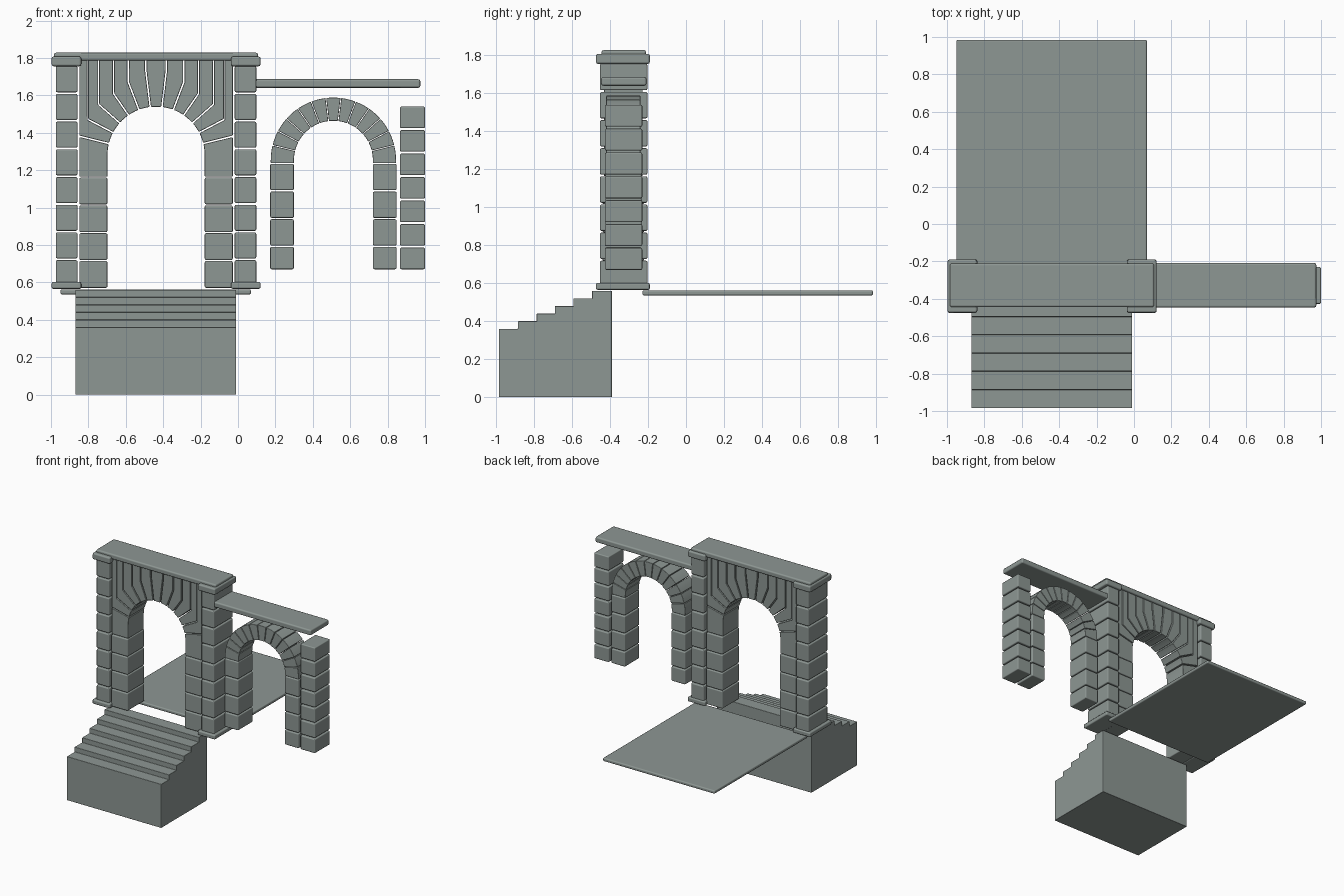
import bpy, bmesh
from math import sin, cos, tan, radians

if "Cube" in bpy.data.objects:
    bpy.data.objects.remove(bpy.data.objects["Cube"])

stone = bpy.data.materials.new("grey_stone")
stone.diffuse_color = (0.27, 0.31, 0.295, 1)
stone.use_nodes = True
stone.node_tree.nodes["Principled BSDF"].inputs["Base Color"].default_value = stone.diffuse_color


def part(name, polys, lo, hi, bevel=0.008, axis='y'):
    """Extrude outlines from lo to hi along an axis, with softly chamfered edges."""
    place = (lambda a, b, d: (a, d, b)) if axis == 'y' else (lambda a, b, d: (d, a, b))
    bm = bmesh.new()
    for pts in polys:
        front = [bm.verts.new(place(a, b, lo)) for a, b in pts]
        back = [bm.verts.new(place(a, b, hi)) for a, b in pts]
        bm.faces.new(front)
        bm.faces.new(back[::-1])
        for i in range(len(pts)):
            bm.faces.new([front[i - 1], front[i], back[i], back[i - 1]])
    bmesh.ops.recalc_face_normals(bm, faces=bm.faces)
    me = bpy.data.meshes.new(name)
    bm.to_mesh(me)
    bm.free()
    me.materials.append(stone)
    for f in me.polygons:
        f.use_smooth = True
    ob = bpy.data.objects.new(name, me)
    bpy.context.collection.objects.link(ob)
    m = ob.modifiers.new("chamfer", 'BEVEL')
    m.width = bevel
    m.segments = 2
    m.limit_method = 'ANGLE'
    m.angle_limit = radians(30)
    m.harden_normals = True
    return ob


def rect(x0, x1, z0, z1):
    return [(x0, z0), (x1, z0), (x1, z1), (x0, z1)]


def stack(x0, x1, z0, z1, n, gap):
    """Column of n equal blocks."""
    p = (z1 - z0) / n
    return [rect(x0, x1, z0 + i * p + gap / 2, z0 + (i + 1) * p - gap / 2) for i in range(n)]


def mirrored(polys, cx):
    return polys + [[(2 * cx - x, z) for x, z in p] for p in polys]


STEP = radians(180 / 13)      # both arches have 13 stones


def ray(cx, cz, r, k, off=0.0):
    """Point at joint k on the left of an arch, shifted sideways by off."""
    a = k * STEP
    return cx - r * cos(a) + off * sin(a), cz + r * sin(a) + off * cos(a)


def arc(cx, cz, r, k, g0, g1):
    """Arc edge of stone k, inset at both joints."""
    pts = [ray(cx, cz, r, k, g0)]
    pts += [ray(cx, cz, r, k + t) for t in (0.33, 0.67)]
    return pts + [ray(cx, cz, r, k + 1, -g1)]


# ---- Main gate ----
CX, CZ, R = -0.438, 1.28, 0.26
EDGE, TOP, G = -0.848, 1.79, 0.004
ELBOW = {2: 0.412, 3: 0.41, 4: 0.40, 5: 0.42, 6: 0.46}


def joint(k, off):
    """Outer run of a joint: along the ray, then straight up."""
    if k == 1:
        x, z = ray(CX, CZ, R, 1, off)
        return [(EDGE, z + (x - EDGE) * tan(STEP))]
    x, z = ray(CX, CZ, ELBOW[k], k, off)
    return [(x, z), (x, TOP)]


# springer, then five bent stones per side
stones = [[(EDGE, 1.165), (CX - R, 1.165)] + arc(CX, CZ, R, 0, 0, G) + joint(1, -G)]
for k in range(1, 6):
    corner = [(EDGE, TOP)] if k == 1 else []
    stones.append(arc(CX, CZ, R, k, G, G) + joint(k + 1, -G) + corner + joint(k, G)[::-1])
stones = mirrored(stones, CX)
# keystone
half = [ray(CX, CZ, R, 6, G)] + joint(6, G)
stones.append(half + [(2 * CX - x, z) for x, z in half[::-1]])
part("gate_arch_stones", stones, -0.432, -0.228, 0.004)
part("gate_jamb_blocks", mirrored(stack(EDGE, CX - R, 0.568, 1.163, 4, 0.005), CX), -0.44, -0.22)

part("gate_pillar_blocks", mirrored(stack(-0.974, -0.858, 0.575, 1.76, 8, 0.009), CX), -0.453, -0.203)
part("gate_pillar_bases", mirrored([rect(-0.997, -0.838, 0.565, 0.602)], CX), -0.475, -0.19, 0.01)
part("gate_pillar_capitals", mirrored([rect(-0.997, -0.838, 1.755, 1.808)], CX), -0.475, -0.19, 0.012)
part("gate_top_slab", [rect(-0.985, 0.108, 1.785, 1.828)], -0.445, -0.21, 0.012)

# ---- Side arch ----
SX, SZ, RI, RO, SG = 0.51, 1.253, 0.211, 0.335, 0.002


def voussoir(k, g0):
    return arc(SX, SZ, RI, k, g0, SG) + arc(SX, SZ, RO, k, g0, SG)[::-1]


side = [[(SX - RO, 1.237), (SX - RI, 1.237)] + voussoir(0, 0)]
side += [voussoir(k, SG) for k in range(1, 6)]
side = mirrored(side, SX) + [voussoir(6, SG)]
part("side_arch_stones", side, -0.42, -0.24, 0.003)
JL, JR = SX - RO - 0.003, SX - RI
jamb = [rect(JL, JR, 0.67, 0.79)] + stack(JL, JR, 0.793, 1.237, 3, 0.007)
part("side_jamb_blocks", mirrored(jamb, SX), -0.425, -0.234)
part("side_pillar_blocks", stack(0.866, 1.0, 0.665, 1.545, 7, 0.01), -0.427, -0.23)
part("side_top_slab", [rect(0.06, 0.975, 1.64, 1.686)], -0.447, -0.208, 0.012)

# ---- Floor and stairs ----
part("floor_slab", [rect(-0.95, 0.07, 0.535, 0.563)], -0.23, 0.985, 0.01)
profile = [(-0.39, 0.0), (-0.985, 0.0)]
ys = [-0.985, -0.885, -0.787, -0.69, -0.593, -0.495, -0.39]
for i in range(6):
    z = 0.36 + 0.04 * i
    profile += [(ys[i], z), (ys[i + 1], z)]
part("stairs", [profile], -0.87, -0.01, 0.003, 'x')
